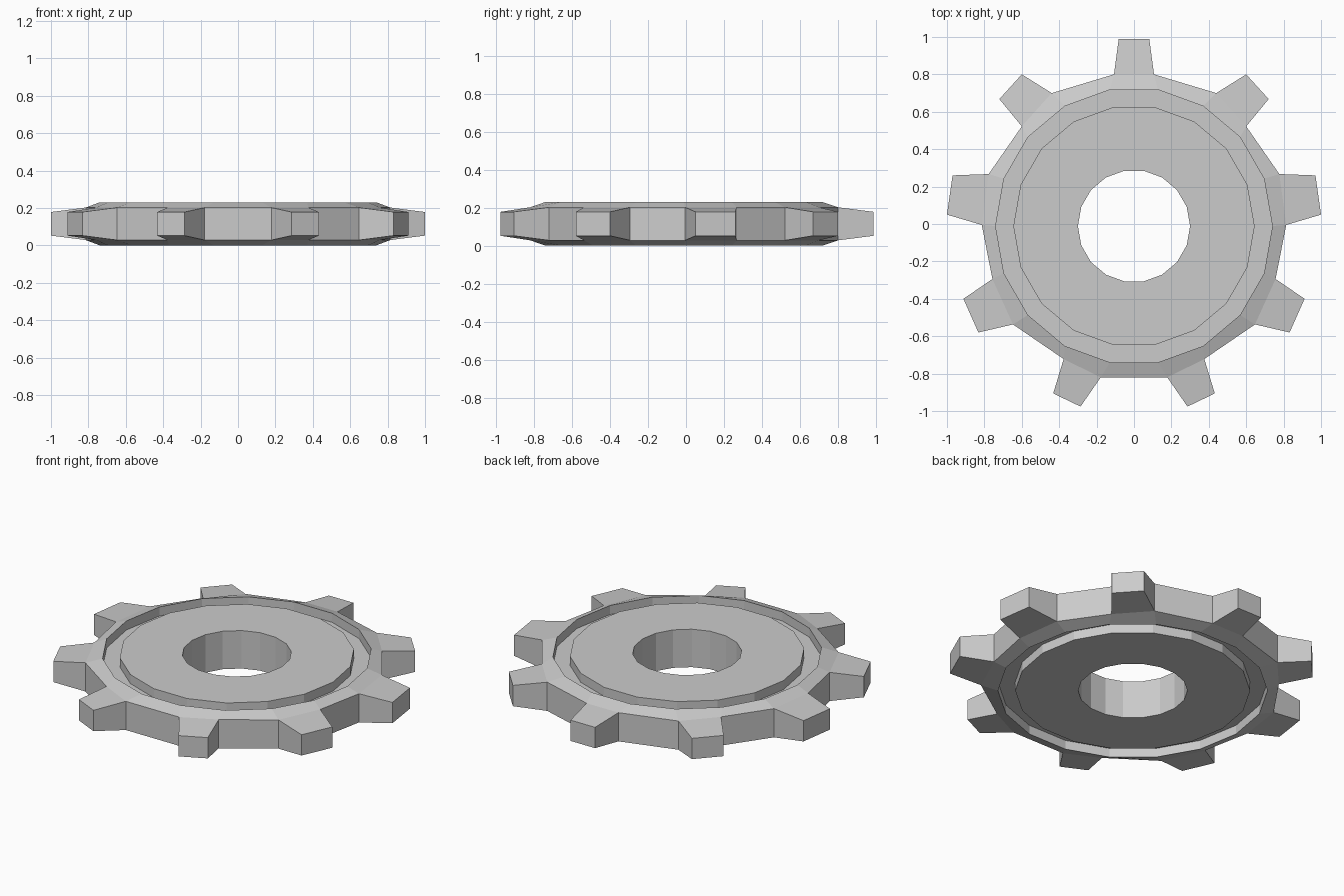
import bpy, bmesh
from math import radians, cos, sin

if "Cube" in bpy.data.objects:
    bpy.data.objects.remove(bpy.data.objects["Cube"])

N = 18            # sides of every ring
CY = -0.011       # hub centre sits slightly off the bounding-box centre
MID = 0.115       # mid-height plane

# Right half of the slightly irregular toothed outline, clockwise from the top
ROOT = [(.107, .80), (.44, .70), (.60, .522), (.777, .267), (.814, -.005),
        (.757, -.294), (.647, -.537), (.376, -.722), (.178, -.82)]
TIP = [(.082, .988), (.60, .80), (.72, .668), (.97, .26), (1.0, .05),
       (.912, -.40), (.832, -.58), (.432, -.906), (.286, -.976)]


def mirrored(half):
    return half + [(-x, y) for x, y in reversed(half)]


def circle(r):
    return [(r * cos(radians(80 - 20 * i)), CY + r * sin(radians(80 - 20 * i)))
            for i in range(N)]


bm = bmesh.new()


def loop(points, half_height, side):
    return [bm.verts.new((x, y, MID + side * half_height)) for x, y in points]


def bridge(a, b, picks=range(N)):
    for i in picks:
        j = (i + 1) % N
        bm.faces.new((a[i], a[j], b[j], b[i]))


teeth = range(1, N, 2)
gaps = range(0, N, 2)
sides = []
for s in (1, -1):
    # hub face, recessed groove, raised rim, sloped shoulder
    rings = [loop(circle(r), h, s) for r, h in
             ((.30, .115), (.645, .115), (.645, .06), (.74, .06), (.74, .115))]
    rings.append(loop(mirrored(ROOT), .087, s))
    for a, b in zip(rings, rings[1:]):
        bridge(a, b)
    # tapered tooth faces
    tip = loop(mirrored(TIP), .063, s)
    bridge(rings[-1], tip, teeth)
    sides.append((rings[0], rings[-1], tip))

(bore_t, root_t, tip_t), (bore_b, root_b, tip_b) = sides
bridge(bore_t, bore_b)              # bore wall
bridge(root_t, root_b, gaps)        # walls between teeth
bridge(tip_t, tip_b, teeth)         # tooth ends
for i in range(N):                  # tooth flanks
    bm.faces.new((root_t[i], tip_t[i], tip_b[i], root_b[i]))

bmesh.ops.recalc_face_normals(bm, faces=bm.faces)
mesh = bpy.data.meshes.new("gear_wheel")
bm.to_mesh(mesh)
bm.free()
bpy.context.collection.objects.link(bpy.data.objects.new("gear_wheel", mesh))
